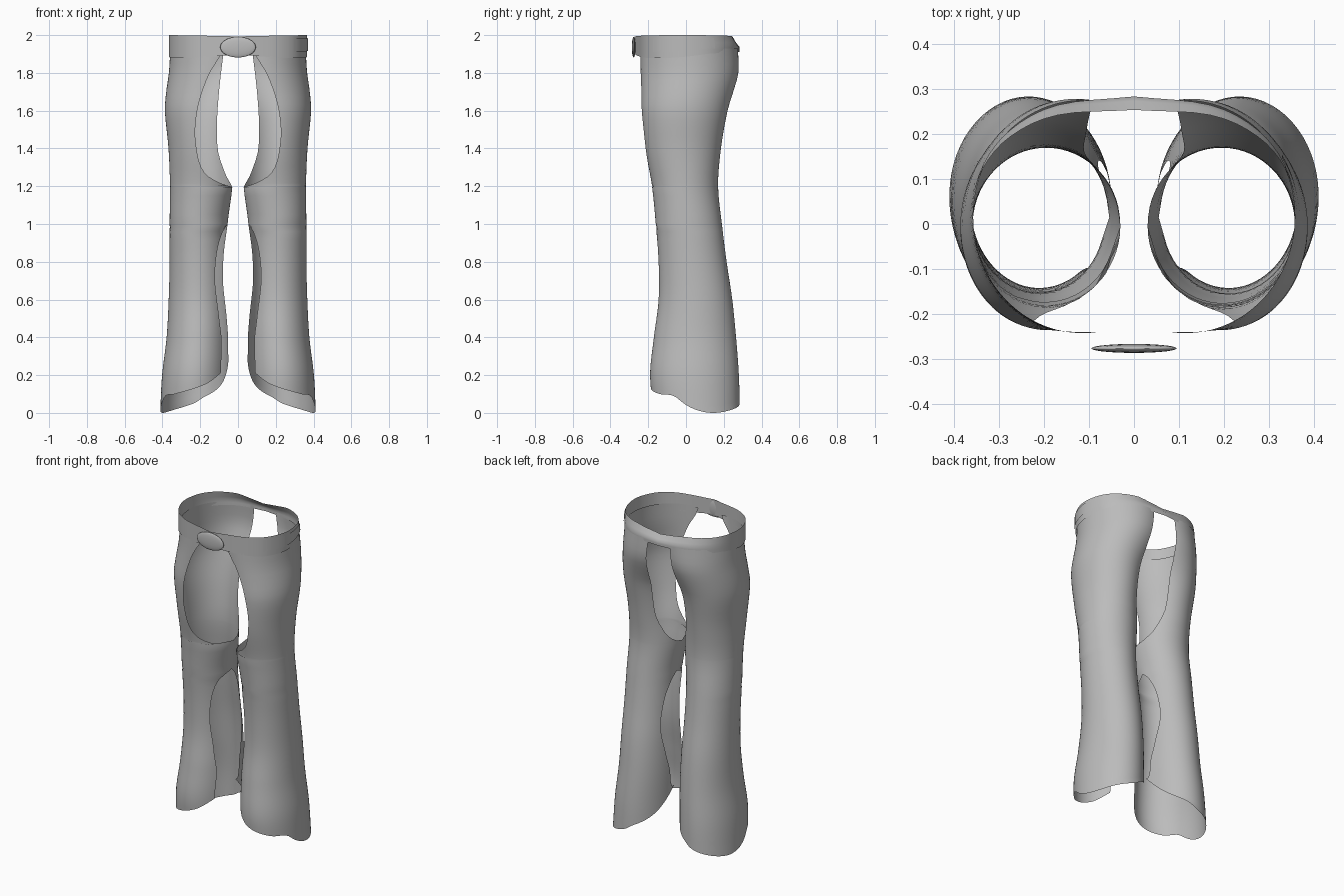
import bpy, bmesh, math
from mathutils import Vector

if "Cube" in bpy.data.objects:
    bpy.data.objects.remove(bpy.data.objects["Cube"])

leather = bpy.data.materials.new("grey leather")
leather.diffuse_color = (0.5, 0.5, 0.5, 1)
leather.use_nodes = True
leather.node_tree.nodes["Principled BSDF"].inputs["Base Color"].default_value = leather.diffuse_color


def sample(table, t):
    """Smooth interpolation through rows of (t, value, ...)."""
    n = len(table)
    if t <= table[0][0]:
        return table[0][1:]
    if t >= table[-1][0]:
        return table[-1][1:]
    i = next(k for k in range(n - 1) if table[k + 1][0] >= t)
    a, b = table[i], table[i + 1]
    p, q = table[max(i - 1, 0)], table[min(i + 2, n - 1)]
    h = b[0] - a[0]
    u = (t - a[0]) / h
    out = []
    for k in range(1, len(a)):
        ma = (b[k] - p[k]) / (b[0] - p[0]) * h
        mb = (q[k] - a[k]) / (q[0] - a[0]) * h
        out.append((2*u**3 - 3*u*u + 1) * a[k] + (u**3 - 2*u*u + u) * ma
                   + (3*u*u - 2*u**3) * b[k] + (u**3 - u*u) * mb)
    return out


def sheet(name, rows, closed=False):
    """Skin a grid of points; rows run upward, points counter-clockwise."""
    bm = bmesh.new()
    grid = [[bm.verts.new(p) for p in r] for r in rows]
    n = len(grid[0])
    for lo, hi in zip(grid, grid[1:]):
        for j in range(n if closed else n - 1):
            k = (j + 1) % n
            bm.faces.new((lo[j], lo[k], hi[k], hi[j]))
    bmesh.ops.remove_doubles(bm, verts=bm.verts, dist=0.0005)
    return finish(name, bm)


def finish(name, bm):
    me = bpy.data.meshes.new(name)
    bm.to_mesh(me)
    bm.free()
    me.materials.append(leather)
    me.shade_smooth()
    ob = bpy.data.objects.new(name, me)
    bpy.context.collection.objects.link(ob)
    return ob


# leg section by height: z, inner x, outer x, front y, back y
SECTION = [(0.0, .06, .412, -.17, .285), (.2, .052, .402, -.19, .28),
           (.4, .05, .378, -.17, .265), (.6, .055, .367, -.145, .245),
           (.8, .06, .362, -.145, .215), (1.0, .055, .362, -.16, .19),
           (1.2, .03, .36, -.18, .17), (1.4, .03, .368, -.215, .185),
           (1.6, .01, .387, -.235, .22), (1.7, -.04, .38, -.237, .25),
           (1.8, -.09, .366, -.24, .277), (1.93, -.13, .358, -.243, .275)]
# x of the front and back edges of the inner openings, by height
EDGES = [(0, .10, .06), (.3, .088, .053), (.5, .10, .06), (.7, .122, .08),
         (.85, .112, .075), (.95, .085, .062), (1.0, .055, .055)]
UPPER = [(1.195, .03, .03), (1.215, .09, .04), (1.25, .155, .06), (1.3, .195, .08),
         (1.38, .217, .105), (1.5, .227, .112), (1.65, .205, .105),
         (1.8, .15, .09), (1.88, .10, .08), (1.93, .08, .075)]
# hem height by angle: 0 inner, 90 front, 180 outer, 270 back
HEM = [(0, .27), (40, .21), (72, .15), (125, .1), (150, .09), (165, .045),
       (180, .015), (200, 0), (225, .01), (270, .05), (285, .08),
       (310, .12), (330, .17), (360, .29)]


def leg_point(z, deg):
    xi, xo, yf, yb = sample(SECTION, z)
    a = math.radians(deg)
    return Vector(((xi + xo) / 2 - (xo - xi) / 2 * math.cos(a),
                   (yf + yb) / 2 - (yb - yf) / 2 * math.sin(a), z))


def leg_rows(n=56):
    levels = [i * .04 for i in range(25)] + [1.0, 1.05, 1.1, 1.15, 1.195,
              1.205, 1.215, 1.23, 1.25, 1.275, 1.3] + [1.34 + i * .042 for i in range(15)]
    rows = []
    for z in levels:
        xi, xo = sample(SECTION, z)[:2]
        a = b = 0
        if z < 1.0 or z > 1.195:
            ef, eb = sample(EDGES if z < 1.0 else UPPER, z)
            a, b = [math.degrees(math.acos(max(-1, min(1, ((xi + xo) / 2 - e) / ((xo - xi) / 2)))))
                    for e in (ef, eb)]
        row = []
        for j in range(n + 1):
            deg = a + (360 - b - a) * j / n
            zz = z
            if z < .5:                       # raise the hem
                hem = sample(HEM, deg)[0]
                zz = hem + z / .5 * (.5 - hem)
            row.append(leg_point(zz, deg))
        rows.append(row)
    return rows


# legs, mirrored across x
rows = leg_rows()
sheet("right_leg", rows)
sheet("left_leg", [[Vector((-p.x, p.y, p.z)) for p in reversed(r)] for r in rows])

# waist belt, slightly tapered and tilted inward at the back
HALF = [(0, 0, -.272), (1, .1, -.252), (2, .215, -.222), (3, .305, -.16),
        (4, .357, -.06), (5, .363, .03), (6, .337, .13), (7, .275, .21),
        (8, .17, .265), (9, 0, .284)]


def belt_point(s, v, off=0.0):
    x, y = sample(HALF, s)
    x2, y2 = sample(HALF, min(s + .05, 9))
    x1, y1 = sample(HALF, max(s - .05, 0))
    nrm = Vector((y2 - y1, x1 - x2, 0)).normalized()
    back = max(0, (s - 5) / 4)
    low = 1.9 - .022 * math.sin(math.pi * min(s / 6, 1)) + .012 * back
    top = 1.993 + .007 * math.sin(math.pi * min(1, s / 9))
    top -= .02 * max(0, s - 8)
    p = Vector((x, y, low + (top - low) * v)) + nrm * off
    p.y -= .03 * back * max(0, v - .4) / .6
    return p


rows = []
for v in (0, .2, .4, .6, .8, 1):
    half = [belt_point(i / 4, v) for i in range(37)]
    rows.append(half + [Vector((-p.x, p.y, p.z)) for p in half[-2:0:-1]])
sheet("waist_belt", rows, True)

# thin strap patch on the right hip
sheet("hip_patch", [[belt_point(2.85 + i * .2, v, .005) for i in range(18)]
                    for v in (.28, .45, .65, .85)])

# oval domed buckle
bm = bmesh.new()
bmesh.ops.create_uvsphere(bm, u_segments=28, v_segments=10, radius=1)
for v in bm.verts:
    v.co = Vector((v.co.x * .095, -.277 + v.co.y * .01, 1.936 + v.co.z * .055))
finish("buckle", bm)
